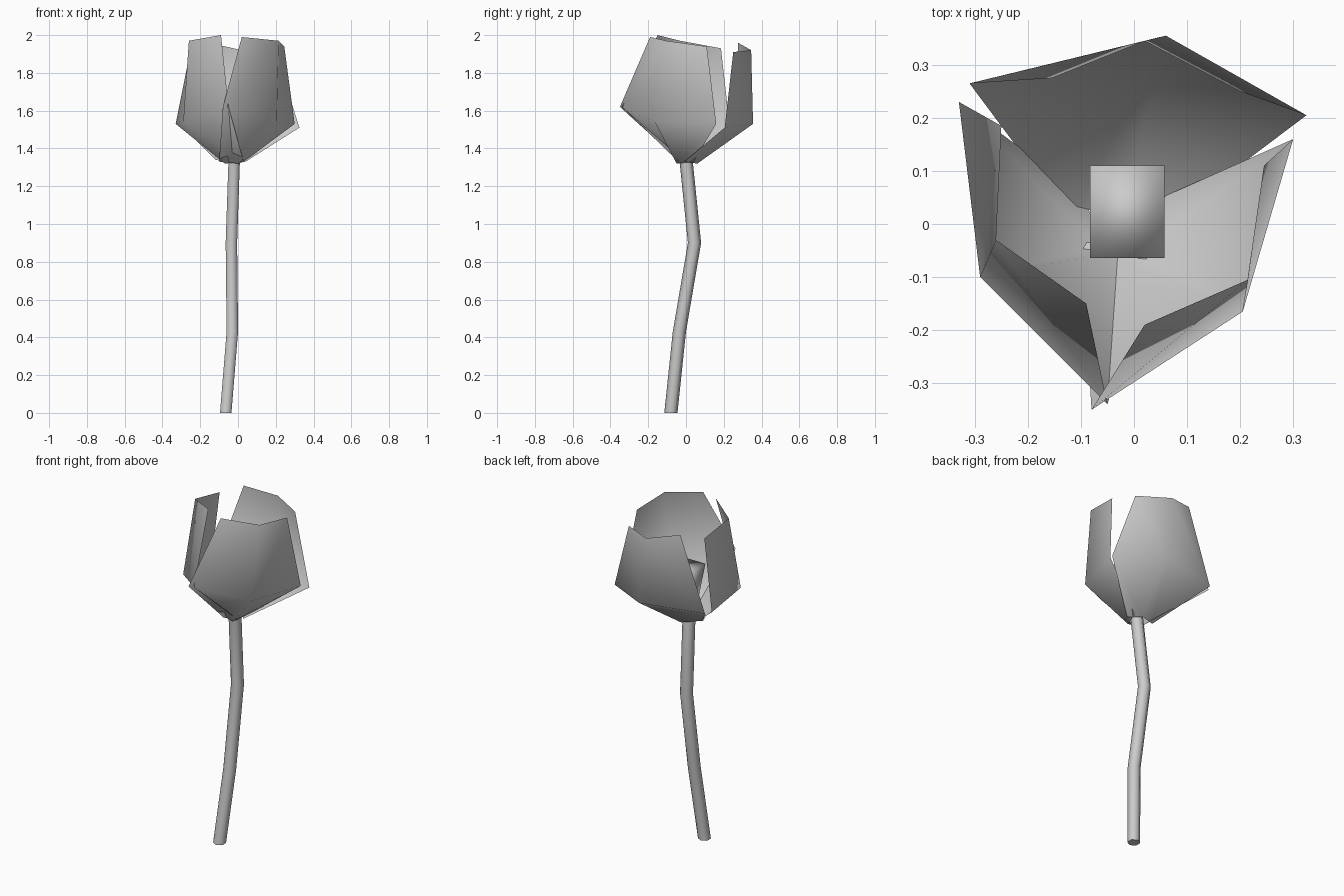
import bpy
import bmesh
from mathutils import Vector

# Remove the default cube only
default_cube = bpy.data.objects.get("Cube")
if default_cube:
    bpy.data.objects.remove(default_cube, do_unlink=True)


def make_material(name, colour):
    material = bpy.data.materials.new(name)
    material.use_nodes = True
    material.diffuse_color = colour
    material.node_tree.nodes["Principled BSDF"].inputs["Base Color"].default_value = colour
    return material


plain_grey = make_material("plain grey", (0.6, 0.6, 0.6, 1))


def finish(name, bm, sharp_angle=None):
    """Turn a bmesh into a named, shaded object in the scene."""
    bmesh.ops.recalc_face_normals(bm, faces=bm.faces)
    for face in bm.faces:
        face.smooth = True
    if sharp_angle:
        for edge in bm.edges:
            edge.smooth = edge.calc_face_angle(0) < sharp_angle
    mesh = bpy.data.meshes.new(name)
    bm.to_mesh(mesh)
    bm.free()
    mesh.materials.append(plain_grey)
    obj = bpy.data.objects.new(name, mesh)
    bpy.context.collection.objects.link(obj)
    return obj


def skin_rows(bm, rows, closed=False):
    """Bridge neighbouring rows of points with quads."""
    rings = [[bm.verts.new(point) for point in row] for row in rows]
    count = len(rings[0])
    for low, high in zip(rings, rings[1:]):
        for i in range(count if closed else count - 1):
            j = (i + 1) % count
            bm.faces.new((low[i], low[j], high[j], high[i]))
    return rings


def petal(name, base, belly, rim):
    """A cupped petal: narrow base, wide belly and a rim leaning inward."""
    bm = bmesh.new()
    skin_rows(bm, (base, belly, rim))
    return finish(name, bm)


# Three overlapping petals, each with its own slightly irregular outline
petal("left_petal",
      base=((-0.10, -0.03, 1.33), (0.0, -0.05, 1.32), (0.03, 0.04, 1.33)),
      belly=((-0.08, -0.35, 1.62), (0.205, -0.165, 1.54), (0.30, 0.16, 1.53)),
      rim=((0.02, -0.19, 1.99), (0.215, -0.105, 1.97), (0.245, 0.11, 1.94)))

petal("right_petal",
      base=((0.03, -0.04, 1.33), (-0.07, -0.04, 1.32), (-0.09, 0.05, 1.34)),
      belly=((-0.05, -0.34, 1.62), (-0.29, -0.10, 1.54), (-0.33, 0.23, 1.53)),
      rim=((-0.09, -0.15, 2.0), (-0.26, -0.03, 1.97), (-0.25, 0.185, 1.93)))

petal("back_petal",
      base=((-0.12, 0.01, 1.34), (-0.01, 0.06, 1.32), (0.04, -0.01, 1.33)),
      belly=((-0.31, 0.265, 1.53), (0.06, 0.355, 1.53), (0.325, 0.205, 1.51)),
      rim=((-0.155, 0.275, 1.96), (0.02, 0.345, 1.92), (0.20, 0.25, 1.91)))

# Bent stem: a six-sided section carried along a crooked path
circle = bmesh.new()
bmesh.ops.create_circle(circle, segments=6, radius=0.035)
section = [vert.co.copy() for vert in circle.verts]
circle.free()
path = [Vector(p) for p in ((-0.065, -0.08, 0), (-0.03, -0.035, 0.43),
                            (-0.035, 0.045, 0.9), (-0.02, 0, 1.34))]
stem = bmesh.new()
rings = skin_rows(stem, [[centre + offset for offset in section] for centre in path], closed=True)
for end in (rings[0], rings[-1]):
    stem.faces.new(end)
finish("stem", stem, sharp_angle=1.2)

# Blocky pistil, narrowing toward the stem
pistil = bmesh.new()
bmesh.ops.create_cube(pistil, size=1)
for vert in pistil.verts:
    top = vert.co.z > 0
    spread = 1 if top else 0.4
    vert.co = Vector((-0.0125 + vert.co.x * 0.14 * spread,
                      0.023 * spread + vert.co.y * 0.175 * spread,
                      1.64 if top else 1.34))
finish("pistil", pistil)
